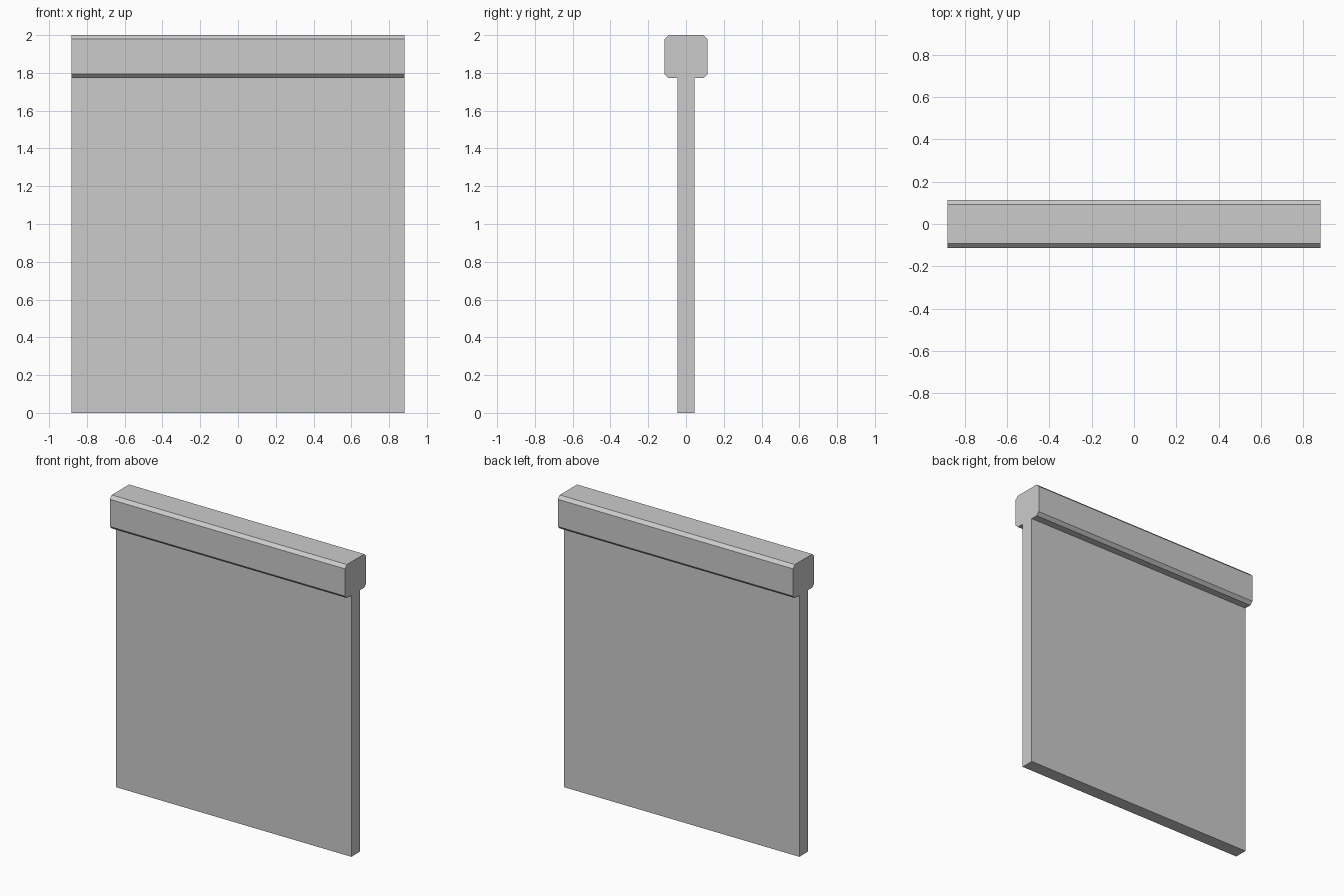
import bpy

if "Cube" in bpy.data.objects:
    bpy.data.objects.remove(bpy.data.objects["Cube"])

HALF_LEN = 0.882


def extrude_profile(name, profile):
    """Solid bar running along x with the given (y, z) cross-section."""
    n = len(profile)
    verts = [(x, y, z) for x in (-HALF_LEN, HALF_LEN) for y, z in profile]
    faces = [tuple(reversed(range(n))), tuple(range(n, 2 * n))]
    faces += [(i, (i + 1) % n, n + (i + 1) % n, n + i) for i in range(n)]
    mesh = bpy.data.meshes.new(name)
    mesh.from_pydata(verts, [], faces)
    obj = bpy.data.objects.new(name, mesh)
    bpy.context.collection.objects.link(obj)
    return obj


def chamfered_rect(half, bottom, top, c):
    """Counter-clockwise rectangle outline with corners cut by c."""
    right = [(half - c, bottom), (half, bottom + c), (half, top - c), (half - c, top)]
    return right + [(-y, z) for y, z in reversed(right)]


RAIL_BOTTOM = 1.773

# Thin upright panel
extrude_profile("wall_panel", [(-0.045, 0), (0.045, 0),
                               (0.045, RAIL_BOTTOM), (-0.045, RAIL_BOTTOM)])

# Thick capping rail with chamfered long edges
extrude_profile("top_rail", chamfered_rect(0.114, RAIL_BOTTOM, 2.0, 0.021))
